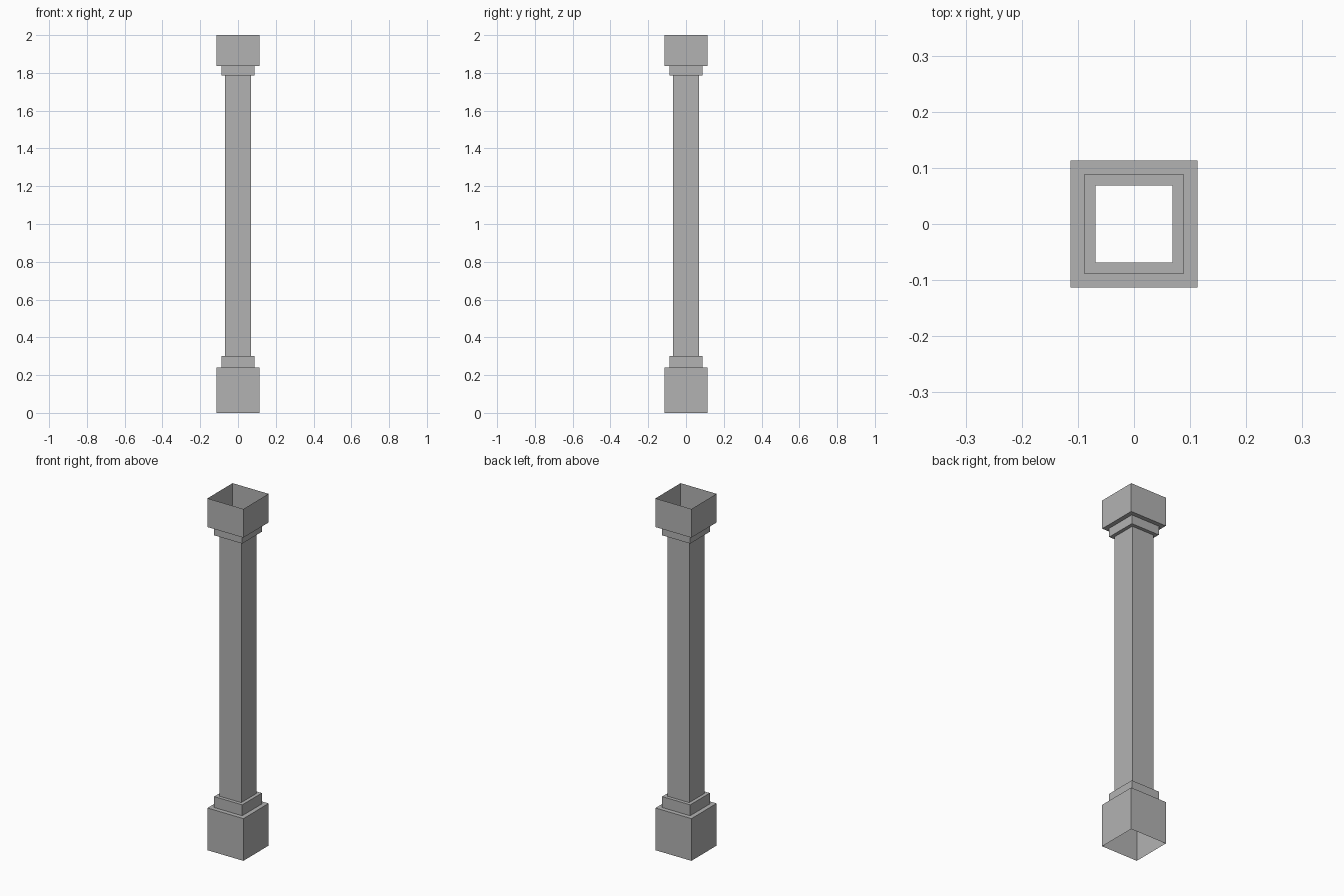
import bpy
import bmesh

cube = bpy.data.objects.get("Cube")
if cube:
    bpy.data.objects.remove(cube, do_unlink=True)

# One plain grey stone colour
stone = bpy.data.materials.new("grey_stone")
stone.use_nodes = True
colour = (0.45, 0.45, 0.45, 1.0)
stone.diffuse_color = colour
stone.node_tree.nodes["Principled BSDF"].inputs["Base Color"].default_value = colour

# Half widths and step heights
BLOCK, COLLAR, SHAFT = 0.113, 0.088, 0.0685
BASE_TOP, BASE_COLLAR_TOP = 0.24, 0.302
CAP_COLLAR_BOTTOM, CAP_BOTTOM, TOP = 1.787, 1.837, 2.0


def square_shell(name, profile):
    """Sweep a (half width, height) profile round a square, open at both ends."""
    bm = bmesh.new()
    corners = [(-1, -1), (1, -1), (1, 1), (-1, 1)]
    rings = [[bm.verts.new((x * w, y * w, z)) for x, y in corners] for w, z in profile]
    for low, high in zip(rings, rings[1:]):
        for i in range(4):
            j = (i + 1) % 4
            bm.faces.new((low[i], low[j], high[j], high[i]))
    mesh = bpy.data.meshes.new(name)
    bm.to_mesh(mesh)
    bm.free()
    mesh.materials.append(stone)
    obj = bpy.data.objects.new(name, mesh)
    bpy.context.collection.objects.link(obj)
    return obj


# Base block with its ledge, and the collar above it
square_shell("base_block", [(BLOCK, 0), (BLOCK, BASE_TOP), (COLLAR, BASE_TOP)])
square_shell("base_collar", [(COLLAR, BASE_TOP), (COLLAR, BASE_COLLAR_TOP), (SHAFT, BASE_COLLAR_TOP)])

# Plain hollow shaft
square_shell("shaft", [(SHAFT, BASE_COLLAR_TOP), (SHAFT, CAP_COLLAR_BOTTOM)])

# Collar and open capital block stepping outwards
square_shell("capital_collar", [(SHAFT, CAP_COLLAR_BOTTOM), (COLLAR, CAP_COLLAR_BOTTOM), (COLLAR, CAP_BOTTOM)])
square_shell("capital_block", [(COLLAR, CAP_BOTTOM), (BLOCK, CAP_BOTTOM), (BLOCK, TOP)])
